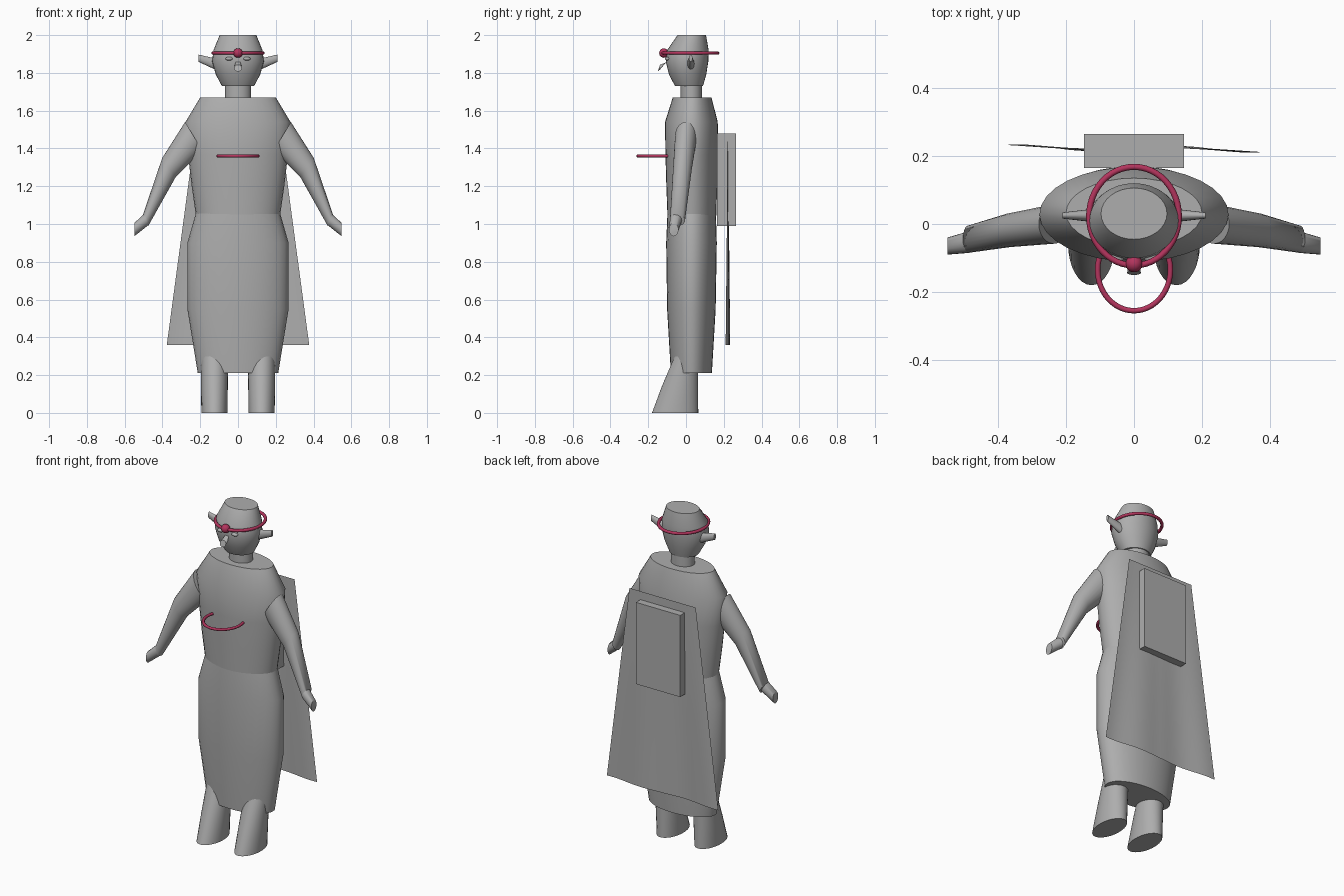
import bpy, bmesh, math
from mathutils import Vector

if "Cube" in bpy.data.objects:
    bpy.data.objects.remove(bpy.data.objects["Cube"])


def material(name, color):
    m = bpy.data.materials.new(name)
    m.use_nodes = True
    m.diffuse_color = color
    m.node_tree.nodes["Principled BSDF"].inputs["Base Color"].default_value = color
    return m


GREY = material("stone grey", (0.42, 0.42, 0.42, 1))
CRIMSON = material("crimson", (0.45, 0.035, 0.11, 1))


def finish(name, bm, mat=GREY, angle=50, closed=True):
    if closed:
        bmesh.ops.recalc_face_normals(bm, faces=bm.faces)
    mesh = bpy.data.meshes.new(name)
    bm.to_mesh(mesh)
    bm.free()
    mesh.materials.append(mat)
    obj = bpy.data.objects.new(name, mesh)
    bpy.context.collection.objects.link(obj)
    bpy.ops.object.select_all(action='DESELECT')
    obj.select_set(True)
    bpy.context.view_layer.objects.active = obj
    bpy.ops.object.shade_smooth_by_angle(angle=math.radians(angle))
    return obj


def loft(name, rings, sides=32):
    """Skin elliptical rings, each given as centre and two half axes."""
    bm = bmesh.new()
    loops = []
    for c, u, v in rings:
        c, u, v = Vector(c), Vector(u), Vector(v)
        angles = [2 * math.pi * i / sides for i in range(sides)]
        loops.append([bm.verts.new(c + u * math.cos(a) + v * math.sin(a)) for a in angles])
    for a, b in zip(loops, loops[1:]):
        for i in range(sides):
            j = (i + 1) % sides
            bm.faces.new((a[i], a[j], b[j], b[i]))
    bm.faces.new(loops[0])
    bm.faces.new(loops[-1])
    return finish(name, bm)


def column(name, rows, x=0):
    """Upright loft from rows of height, half width, front y and back y."""
    return loft(name, [((x, (f + b) / 2, z), (rx, 0, 0), (0, (b - f) / 2, 0))
                       for z, rx, f, b in rows])


def ball(name, pos, scale, mat=GREY):
    bm = bmesh.new()
    bmesh.ops.create_uvsphere(bm, u_segments=20, v_segments=12, radius=1)
    bmesh.ops.scale(bm, vec=scale, verts=bm.verts)
    bmesh.ops.translate(bm, vec=pos, verts=bm.verts)
    return finish(name, bm, mat)


def hoop(name, pos, rx, ry, thick):
    """Level oval ring."""
    bm = bmesh.new()
    n, k = 48, 10
    grid = []
    for i in range(n):
        a = 2 * math.pi * i / n
        row = []
        for j in range(k):
            b = 2 * math.pi * j / k
            r = thick * math.cos(b)
            p = Vector(((rx + r) * math.cos(a), (ry + r) * math.sin(a), thick * math.sin(b)))
            row.append(bm.verts.new(p + Vector(pos)))
        grid.append(row)
    for i in range(n):
        for j in range(k):
            p, q = grid[i], grid[(i + 1) % n]
            bm.faces.new((p[j], q[j], q[(j + 1) % k], p[(j + 1) % k]))
    return finish(name, bm, CRIMSON)


# Head, neck and body
column("head", [(1.73, .085, -.058, .09), (1.79, .117, -.09, .107), (1.86, .137, -.107, .118),
                (1.92, .13, -.1, .12), (2.0, .097, -.045, .106)])
column("neck", [(1.64, .068, -.028, .085), (1.76, .068, -.028, .085)])
column("torso", [(1.04, .222, -.098, .16), (1.2, .245, -.104, .165), (1.37, .265, -.109, .17),
                 (1.54, .278, -.111, .168), (1.67, .2, -.07, .135)])
column("skirt", [(.21, .213, -.08, .137), (.55, .268, -.1, .157), (.9, .268, -.105, .163),
                 (1.06, .222, -.098, .158)])

# Face
loft("nose", [((0, -.09, 1.875), (.005, 0, 0), (0, .003, .004)),
              ((0, -.125, 1.835), (.019, 0, 0), (0, .013, .018)),
              ((0, -.144, 1.825), (.02, 0, 0), (0, .006, .018))], 16)

# Paired parts
for s, side in ((1, "left"), (-1, "right")):
    ball(side + "_eye", (s * .047, -.097, 1.875), (.02, .014, .01))
    loft(side + "_ear", [((s * .1, .025, 1.84), (0, .022, 0), (0, 0, .032)),
                         ((s * .21, .025, 1.878), (0, .009, 0), (0, 0, .019))], 16)
    loft(side + "_arm", [((s * .235, 0, 1.465), (s * .045, 0, .075), (0, .058, 0)),
                         ((s * .365, -.018, 1.3), (s * .036, 0, .05), (0, .05, 0)),
                         ((s * .489, -.045, 1.02), (s * .014, 0, .03), (0, .04, 0))], 24)
    loft(side + "_hand", [((s * .485, -.053, 1.025), (s * .008, 0, .033), (0, .032, 0)),
                          ((s * .549, -.065, .97), (0, 0, .035), (0, .025, 0))], 20)
    column(side + "_leg", [(0, .069, -.18, .065), (.14, .071, -.128, .064),
                           (.3, .071, -.06, .062)], s * .125)

# Headband with jewel, and chest ring
hoop("headband", (0, .023, 1.905), .132, .145, .009)
ball("headband_jewel", (0, -.117, 1.905), (.025, .025, .025), CRIMSON)
hoop("chest_ring", (0, -.135, 1.36), .107, .12, .008)

# Back pack
bm = bmesh.new()
bmesh.ops.create_cube(bm, size=1)
bmesh.ops.scale(bm, vec=(.294, .1, .49), verts=bm.verts)
bmesh.ops.translate(bm, vec=(0, .215, 1.235), verts=bm.verts)
finish("back_pack", bm)

# Cape: a flared sheet whose ripples deepen toward the hem
bm = bmesh.new()
bmesh.ops.create_grid(bm, x_segments=28, y_segments=12, size=1)
for v in bm.verts:
    x, t = v.co.x, (1 - v.co.y) / 2
    ripple = .013 * math.sin(x * math.pi * 1.7) * abs(x) ** .5 * t
    v.co = (x * (.22 + .157 * t), .222 + ripple, 1.53 - 1.17 * t)
finish("cape", bm, closed=False)
